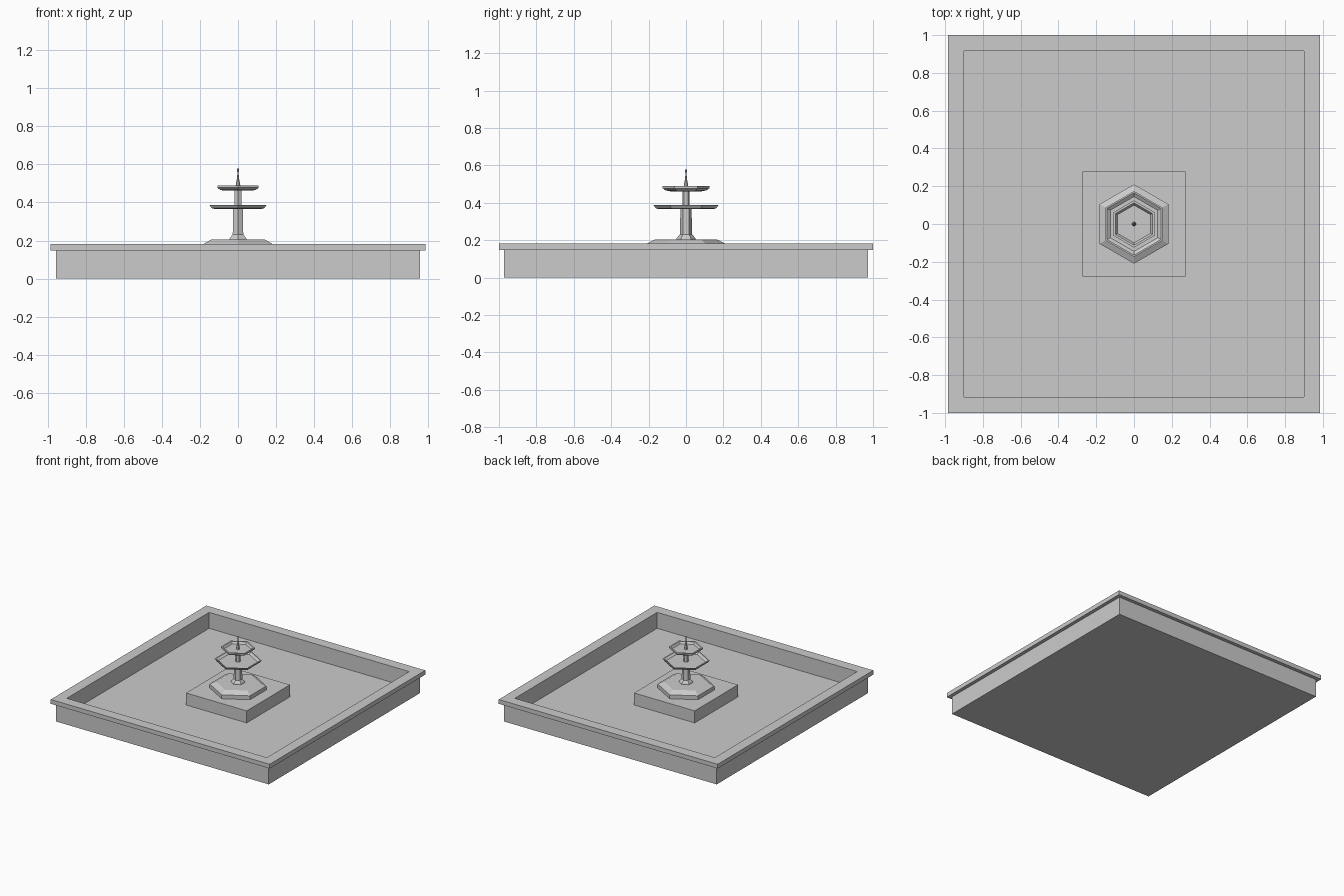
import bpy, bmesh, math

if "Cube" in bpy.data.objects:
    bpy.data.objects.remove(bpy.data.objects["Cube"])


def loft(name, rings, cap_top=True):
    """Skin a stack of point rings into a closed flat-shaded solid."""
    bm = bmesh.new()
    loops = [[bm.verts.new(p) for p in ring] for ring in rings]
    n = len(loops[0])
    for a, b in zip(loops, loops[1:]):
        for i in range(n):
            j = (i + 1) % n
            bm.faces.new((a[i], a[j], b[j], b[i]))
    bm.faces.new(loops[0][::-1])
    if cap_top:
        bm.faces.new(loops[-1])
    bmesh.ops.recalc_face_normals(bm, faces=bm.faces)
    mesh = bpy.data.meshes.new(name)
    bm.to_mesh(mesh)
    bm.free()
    obj = bpy.data.objects.new(name, mesh)
    bpy.context.collection.objects.link(obj)
    return obj


def rect(hx, hy, z):
    return [(-hx, -hy, z), (hx, -hy, z), (hx, hy, z), (-hx, hy, z)]


def poly(r, z, n=6):
    # corners point along +y and -y
    return [(r * math.cos(math.pi / 2 + 2 * math.pi * i / n),
             r * math.sin(math.pi / 2 + 2 * math.pi * i / n), z) for i in range(n)]


def turned(name, profile, n=6):
    return loft(name, [poly(r, z, n) for r, z in profile])


# Pool: outer wall, overhanging coping, inner wall and floor
loft("pool_basin", [rect(.957, .972, 0), rect(.957, .972, .147),
                    rect(.985, 1, .147), rect(.985, 1, .182),
                    rect(.9, .915, .182), rect(.9, .915, .052)])

# Square plinth in the middle of the pool
loft("plinth", [rect(.273, .278, .05), rect(.273, .278, .15)])

# Hexagonal foot with a sloped shoulder
turned("fountain_foot", [(.21, .15), (.21, .182), (.163, .205)])

# Columns
turned("lower_column", [(.052, .204), (.05, .212), (.032, .232), (.03, .372)])
turned("upper_column", [(.02, .374), (.02, .468)])

# Shallow hexagonal bowls, hollow on top
turned("lower_bowl", [(.145, .367), (.16, .37), (.174, .388),
                      (.165, .388), (.145, .375)])
turned("upper_bowl", [(.085, .462), (.11, .467), (.125, .478), (.125, .489),
                      (.112, .489), (.1, .473)])

# Spout with a flared base and small tip
turned("spout", [(.012, .47), (.012, .492), (.005, .53), (.003, .555),
                 (.005, .567), (.004, .578)], 8)
